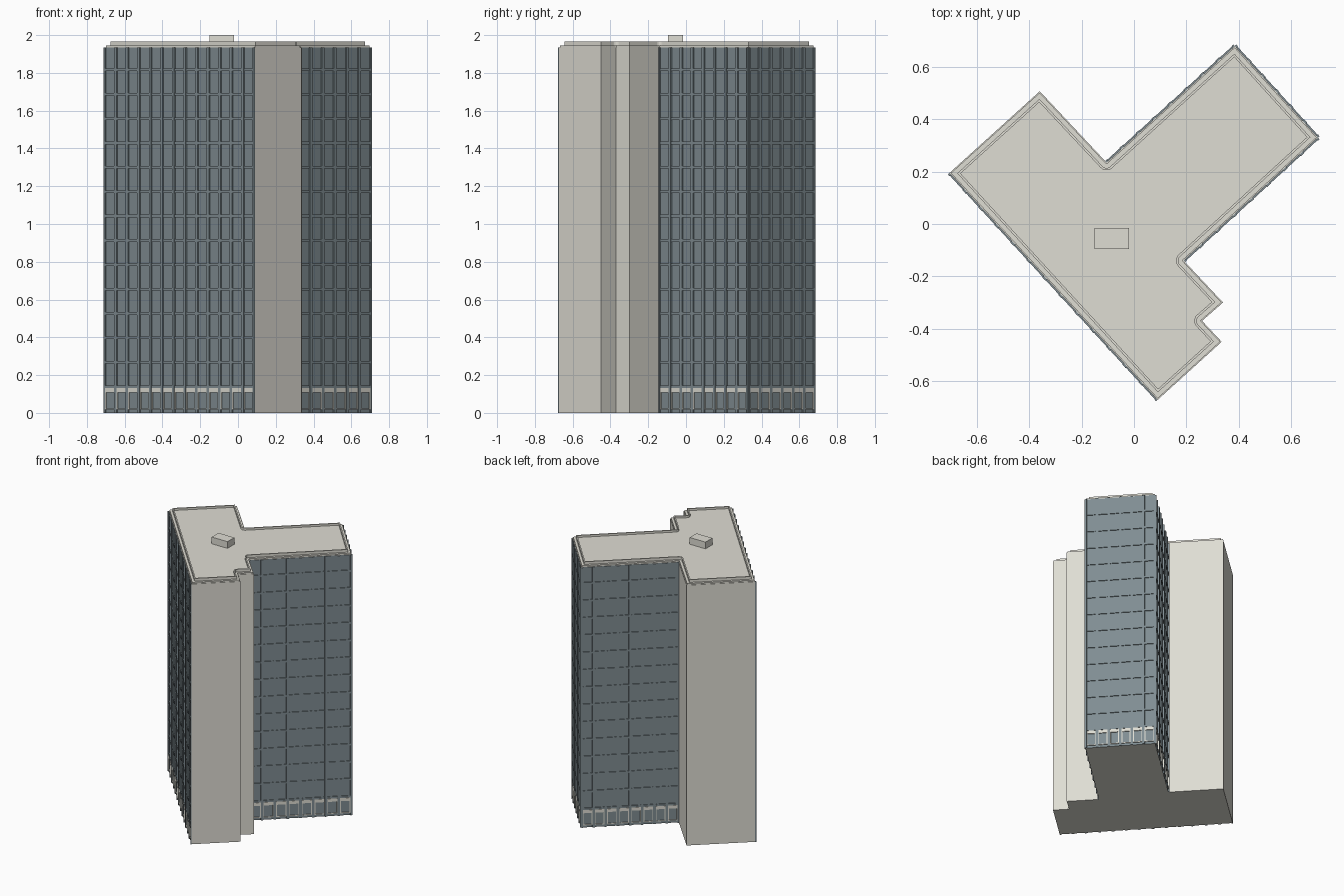
import bpy, bmesh, math
from mathutils import Vector

if "Cube" in bpy.data.objects:
    bpy.data.objects.remove(bpy.data.objects["Cube"])

# Footprint, counter-clockwise
PLAN = [Vector(p) for p in [(-.705, .195), (.09, -.672), (.335, -.45), (.26, -.37), (.34, -.30),
                            (.19, -.14), (.703, .33), (.385, .68), (-.105, .235), (-.36, .507)]]
GLAZED = {0: 13, 5: 8, 6: 6, 7: 8}      # wall index -> number of bays
FLOORS, WALL_TOP, ROOF = 15, 1.935, 1.945
STOREY = WALL_TOP / FLOORS


def material(name, rgb):
    m = bpy.data.materials.new(name)
    m.diffuse_color = (*rgb, 1)
    m.use_nodes = True
    m.node_tree.nodes["Principled BSDF"].inputs["Base Color"].default_value = m.diffuse_color
    return m


concrete = material("pale concrete", (.735, .722, .655))
glass = material("blue grey glass", (.215, .265, .288))


def finish(bm, name, mats):
    bmesh.ops.recalc_face_normals(bm, faces=bm.faces)
    me = bpy.data.meshes.new(name)
    bm.to_mesh(me)
    bm.free()
    for m in mats:
        me.materials.append(m)
    ob = bpy.data.objects.new(name, me)
    bpy.context.collection.objects.link(ob)
    return ob


def offset(poly, d, steps=5):
    """Move the outline inwards, rounding the inner corners."""
    out = []
    for i, p in enumerate(poly):
        a = (p - poly[i - 1]).normalized()
        b = (poly[(i + 1) % len(poly)] - p).normalized()
        na, nb = Vector((-a.y, a.x)), Vector((-b.y, b.x))
        if a.x * b.y - a.y * b.x > 0:
            out.append(p + (na + nb) * d / (1 + na.dot(nb)))
        else:
            out += [p + na.lerp(nb, k / steps).normalized() * d for k in range(steps + 1)]
    return out


def loft(name, loops, mats):
    """Join stacked outlines (points, z) and close both ends."""
    bm = bmesh.new()
    rings = [[bm.verts.new((p.x, p.y, z)) for p in pts] for pts, z in loops]
    n = len(rings[0])
    for r, s in zip(rings, rings[1:]):
        for i in range(n):
            j = (i + 1) % n
            f = bm.faces.new((r[i], r[j], s[j], s[i]))
            if len(mats) > 1 and i in GLAZED:
                f.material_index = 1
    bm.faces.new(rings[0][::-1])
    bm.faces.new(rings[-1])
    return finish(bm, name, mats)


# Tower walls, roof edge slab and raised roof curb
loft("tower_walls", [(PLAN, 0), (PLAN, WALL_TOP)], [concrete, glass])
edge = offset(PLAN, .004)
loft("roof_edge_slab", [(edge, WALL_TOP), (edge, ROOF)], [concrete])
outer, inner = offset(PLAN, .021), offset(PLAN, .03)
loft("roof_curb", [(outer, ROOF), (outer, 1.965), (inner, 1.965), (inner, 1.95)], [concrete])

# Rooftop plant box
bm = bmesh.new()
bmesh.ops.create_cube(bm, size=1)
for v in bm.verts:
    v.co = (-.085 + v.co.x * .13, -.055 + v.co.y * .08, 1.972 + v.co.z * .056)
finish(bm, "rooftop_plant_box", [concrete])


class Facade:
    """Collects boxes placed along a wall: t along, z up, d outwards."""

    def __init__(self, p, q):
        self.p, self.u = p, (q - p).normalized()
        self.n = Vector((self.u.y, -self.u.x))
        self.bm = bmesh.new()

    def box(self, t0, t1, z0, z1, depth, mat):
        vs = []
        for d in (-.001, depth):
            for t, z in ((t0, z0), (t1, z0), (t1, z1), (t0, z1)):
                c = self.p + self.u * t + self.n * d
                vs.append(self.bm.verts.new((c.x, c.y, z)))
        quads = [(3, 2, 1, 0), (4, 5, 6, 7)] + [(k, (k + 1) % 4, (k + 1) % 4 + 4, k + 4) for k in range(4)]
        for q in quads:
            self.bm.faces.new([vs[k] for k in q]).material_index = mat

    def frame(self, t0, t1, z0, z1, w, depth, mat):
        self.box(t0, t0 + w, z0, z1, depth, mat)
        self.box(t1 - w, t1, z0, z1, depth, mat)
        self.box(t0 + w, t1 - w, z0, z0 + w, depth, mat)
        self.box(t0 + w, t1 - w, z1 - w, z1, depth, mat)


# Window grids: upright fins, floor bands and pale ground floor surrounds
for k, (wall, bays) in enumerate(GLAZED.items()):
    p, q = PLAN[wall], PLAN[(wall + 1) % len(PLAN)]
    fa = Facade(p, q)
    length = (q - p).length
    step = length / bays
    for b in range(bays):
        t0, t1 = b * step + .009, (b + 1) * step - .009
        # ground floor lintel and window surround
        fa.box(t0, t1, .113, .131, .006, 0)
        fa.frame(t0, t1, .018, .113, .005, .006, 0)
        # floor bands between windows
        for f in range(1, FLOORS):
            fa.box(t0, t1, f * STOREY + .003, f * STOREY + .017, .006, 1)
    for b in range(bays + 1):
        t0, t1 = max(b * step - .009, 0), min(b * step + .009, length)
        fa.box(t0, t1, 0, WALL_TOP, .008, 1)
    finish(fa.bm, f"window_grid_{k + 1}", [concrete, glass])
